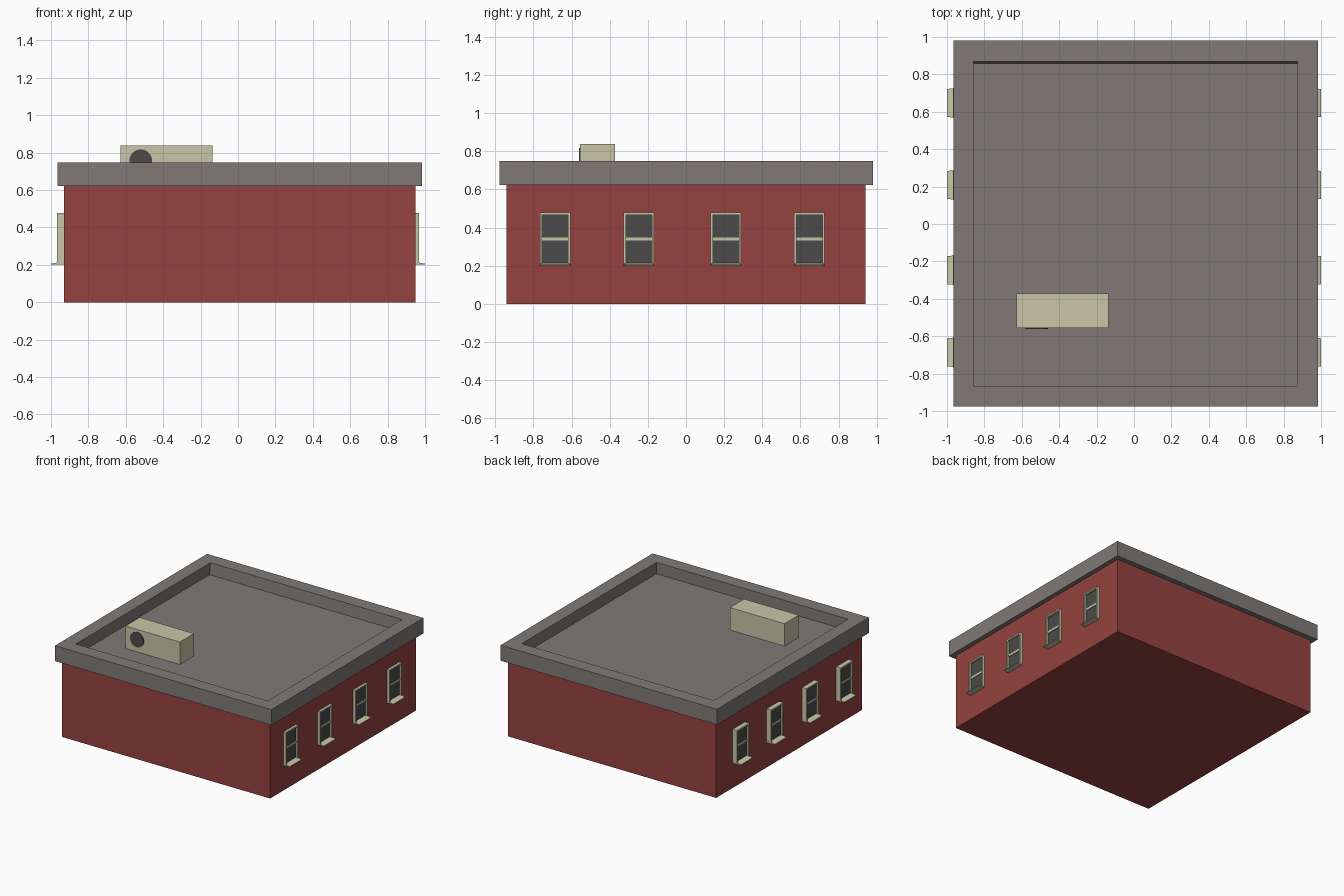
import bpy, bmesh, math
from mathutils import Matrix

if "Cube" in bpy.data.objects:
    bpy.data.objects.remove(bpy.data.objects["Cube"])


def material(name, rgb):
    m = bpy.data.materials.new(name)
    m.diffuse_color = (*rgb, 1)
    m.use_nodes = True
    m.node_tree.nodes["Principled BSDF"].inputs["Base Color"].default_value = m.diffuse_color
    return m


BRICK = material("brick_red", (0.30, 0.055, 0.05))
STONE = material("roof_grey", (0.215, 0.195, 0.185))
CREAM = material("cream", (0.58, 0.57, 0.39))
DARK = material("dark_glass", (0.07, 0.07, 0.07))


def finish(name, bm, mat):
    bmesh.ops.recalc_face_normals(bm, faces=bm.faces)
    mesh = bpy.data.meshes.new(name)
    bm.to_mesh(mesh)
    bm.free()
    mesh.materials.append(mat)
    ob = bpy.data.objects.new(name, mesh)
    bpy.context.collection.objects.link(ob)
    return ob


def add_box(bm, x, y, z):
    """Add a box given as (min, max) ranges."""
    verts = bmesh.ops.create_cube(bm, size=1)["verts"]
    for v in verts:
        v.co = [r[0] if c < 0 else r[1] for c, r in zip(v.co, (x, y, z))]
    return verts


def box(name, x, y, z, mat):
    bm = bmesh.new()
    add_box(bm, x, y, z)
    return finish(name, bm, mat)


# Brick walls
box("walls", (-0.93, 0.948), (-0.94, 0.94), (0, 0.64), BRICK)

# Flat roof with raised parapet: stacked rectangular rings, capped at both ends
bm = bmesh.new()
rings = [(-0.966, 0.985, -0.977, 0.981, 0.622),
         (-0.966, 0.985, -0.977, 0.981, 0.748),
         (-0.857, 0.873, -0.865, 0.868, 0.748),
         (-0.857, 0.873, -0.865, 0.857, 0.655)]
loops = [[bm.verts.new(p) for p in ((a, c, z), (b, c, z), (b, d, z), (a, d, z))]
         for a, b, c, d, z in rings]
for lo, hi in zip(loops, loops[1:]):
    for i in range(4):
        j = (i + 1) % 4
        bm.faces.new((lo[i], lo[j], hi[j], hi[i]))
bm.faces.new(loops[0])
bm.faces.new(loops[-1])
finish("parapet_roof", bm, STONE)

# Rooftop ventilation unit with round fan opening
box("roof_unit", (-0.627, -0.136), (-0.555, -0.372), (0.655, 0.838), CREAM)
bm = bmesh.new()
bmesh.ops.create_cone(bm, cap_ends=True, segments=32, radius1=0.061, radius2=0.061,
                      depth=0.012, matrix=Matrix.Translation((-0.52, -0.556, 0.756))
                      @ Matrix.Rotation(math.pi / 2, 4, "X"))
finish("roof_unit_fan", bm, DARK)


# Sash windows: frame, glass, middle rail and flared sloping sill
def window(side, label, y):
    def xr(a, b):
        return tuple(sorted((side * a, side * b)))

    w, t, back, front = 0.080, 0.012, 0.92, 0.969
    z0, z1 = 0.208, 0.478
    bm = bmesh.new()
    for s in (-1, 1):
        add_box(bm, xr(back, front), tuple(sorted((y + s * w, y + s * (w - t)))), (z0, z1))
    add_box(bm, xr(back, front), (y - w + t, y + w - t), (z1 - t, z1))
    add_box(bm, xr(back, 0.960), (y - w + t, y + w - t), (0.332, 0.349))
    finish(f"window_frame_{label}", bm, CREAM)
    box(f"window_glass_{label}", xr(back, 0.954),
        (y - w + t, y + w - t), (z0, z1 - t), DARK)
    bm = bmesh.new()
    for v in add_box(bm, xr(back, 1.0), (y - w - 0.003, y + w + 0.003), (0.202, 0.222)):
        if abs(v.co.x) > 0.99:
            v.co.y = y + (v.co.y - y) * 0.90
            v.co.z = min(v.co.z, 0.206)
    finish(f"window_sill_{label}", bm, CREAM)


for side, side_name in ((-1, "left"), (1, "right")):
    for i, y in enumerate((-0.686, -0.247, 0.209, 0.647)):
        window(side, f"{side_name}_{i + 1}", y)
